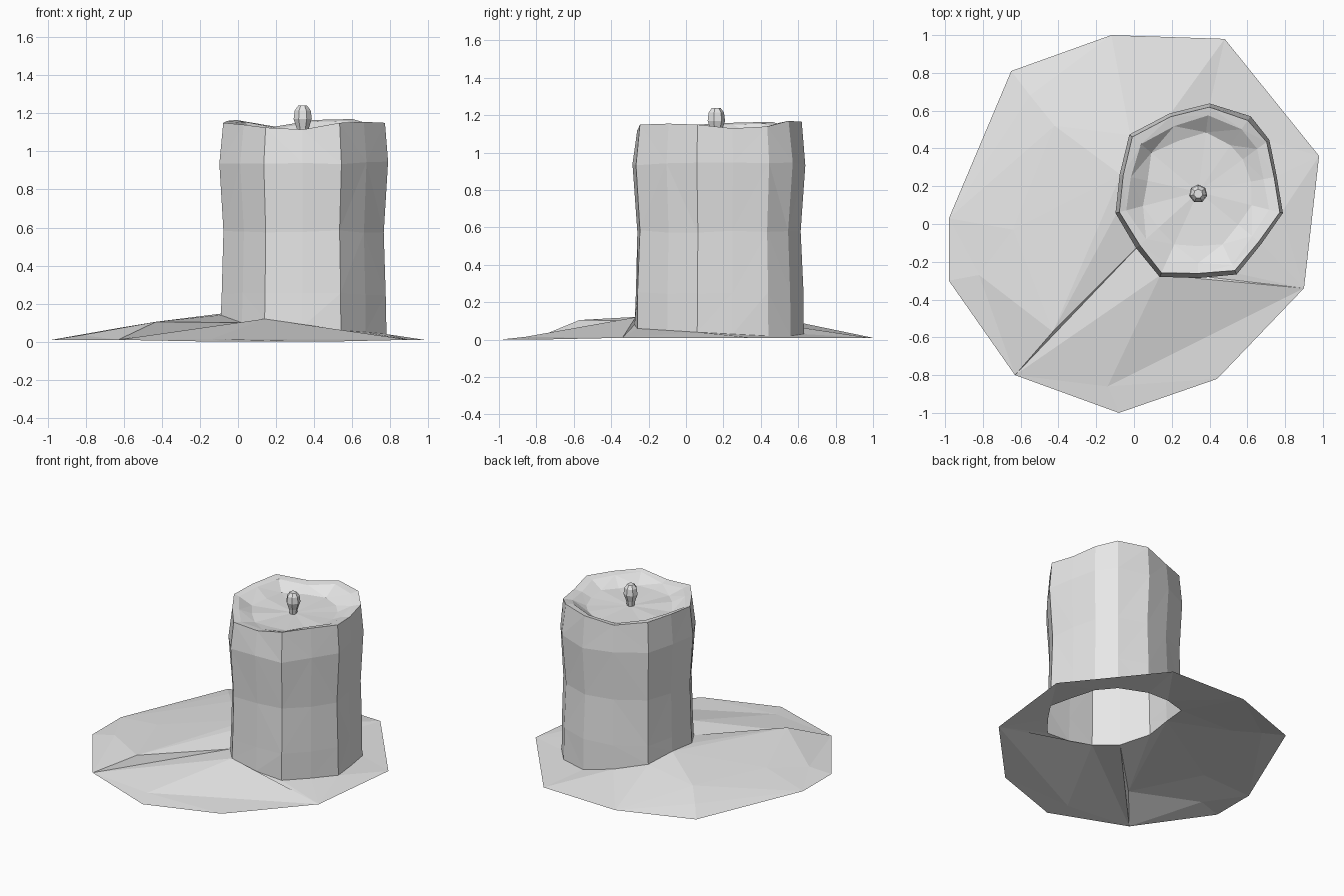
import bpy, bmesh, random
from mathutils import Vector, geometry

random.seed(4)
if "Cube" in bpy.data.objects:
    bpy.data.objects.remove(bpy.data.objects["Cube"], do_unlink=True)

wax = bpy.data.materials.new("pale_grey_wax")
wax.use_nodes = True
wax.diffuse_color = (0.8, 0.8, 0.8, 1)
wax.node_tree.nodes["Principled BSDF"].inputs["Base Color"].default_value = (0.8, 0.8, 0.8, 1)


def make_object(name, verts, faces):
    mesh = bpy.data.meshes.new(name)
    bm = bmesh.new()
    points = [bm.verts.new(v) for v in verts]
    for face in faces:
        bm.faces.new([points[i] for i in face])
    bmesh.ops.triangulate(bm, faces=[f for f in bm.faces if len(f.verts) == 4])
    bm.to_mesh(mesh)
    bm.free()
    mesh.materials.append(wax)
    obj = bpy.data.objects.new(name, mesh)
    bpy.context.collection.objects.link(obj)


def loft(name, rings, cap=None):
    """Join equal rings from first to last, with an optional cap point."""
    n = len(rings[0])
    verts = [v for ring in rings for v in ring]
    faces = [(r * n + i, r * n + (i + 1) % n, (r + 1) * n + (i + 1) % n, (r + 1) * n + i)
             for r in range(len(rings) - 1) for i in range(n)]
    if cap:
        last = len(verts) - n
        verts.append(cap)
        faces += [(last + i, last + (i + 1) % n, len(verts) - 1) for i in range(n)]
    make_object(name, verts, faces)


# Candle footprint, where the wall meets the spilled wax
base = [(-.09, .06, .14), (.02, -.12, .10), (.14, -.27, .12), (.34, -.275, .08),
        (.54, -.26, .06), (.67, -.1, .05), (.78, .06, .04), (.75, .25, .03),
        (.71, .44, .02), (.61, .56, .02), (.4, .63, .03), (.19, .58, .07),
        (-.02, .47, .12), (-.07, .26, .15)]
rim_heights = [1.15, 1.14, 1.125, 1.115, 1.15, 1.155, 1.15,
               1.13, 1.14, 1.17, 1.165, 1.13, 1.165, 1.16]
centre = Vector((.34, .17))


def ring_at(scale, heights, jitter=0.008):
    ring = []
    for (x, y, _), z in zip(base, heights):
        p = centre + (Vector((x, y)) - centre) * (scale + random.uniform(-jitter, jitter))
        ring.append((p.x, p.y, z))
    return ring


def wavy(z, amount):
    return [z + random.uniform(-amount, amount) for _ in base]


# Faceted candle wall
rim = ring_at(.975, rim_heights)
wall = [base] + [ring_at(s, wavy(z, .008)) for z, s in ((.25, .99), (.58, .97), (.94, 1.02))] + [rim]
loft("candle_wall", wall)

# Rounded lip sloping down to the melted pool
lip = ring_at(.87, [z - .01 for z in rim_heights], .03)
pool_edge = ring_at(.66, wavy(1.09, .006), .03)
loft("melted_top", [rim, lip, pool_edge], (*centre, 1.085))

# Wick
wick = bmesh.new()
bmesh.ops.create_circle(wick, segments=7, radius=1)
circle = [v.co.copy() for v in wick.verts]
wick.free()
if circle[0].cross(circle[1]).z < 0:
    circle.reverse()
loft("wick", [[(.34 + c.x * r, .16 + c.y * r, z) for c in circle]
              for z, r in ((1.08, .025), (1.12, .032), (1.17, .049), (1.215, .043), (1.24, .024))],
     (.34, .16, 1.24))

# Spilled wax sheet, open under the candle
outline = [(-.12, 1, .01), (.48, .98, .01), (.98, .36, .01), (.9, -.34, .01), (.44, -.82, 0),
           (-.08, -1, 0), (-.63, -.8, .01), (-.98, -.3, .01), (-.98, .03, .01), (-.65, .81, .01)]
bumps = [(-.43, -.57, .105), (-.14, -.86, .015), (-.82, -.27, .035),
         (-.64, -.03, .07), (-.42, .52, .09), (-.55, .68, .05)]
sheet = outline + base + bumps
first, n = len(outline), len(base)
foot = range(first, first + n)
creases = [(i, first + (i + 1 - first) % n) for i in foot]
creases += [(6, 11), (24, 23), (25, 12), (25, 3), (6, 12), (12, 3)]
flat, _, tris, origin, _, _ = geometry.delaunay_2d_cdt(
    [Vector(p[:2]) for p in sheet], creases, [], 0, 1e-5)
verts = [(p.x, p.y, sheet[o[0]][2] if o else .05) for p, o in zip(flat, origin)]
in_foot = [bool(o) and o[0] in foot for o in origin]
faces = []
for tri in tris:
    if all(in_foot[i] for i in tri):
        continue
    a, b, c = (flat[i] for i in tri)
    faces.append(tri if (b - a).cross(c - a) > 0 else tri[::-1])
make_object("wax_puddle", verts, faces)
